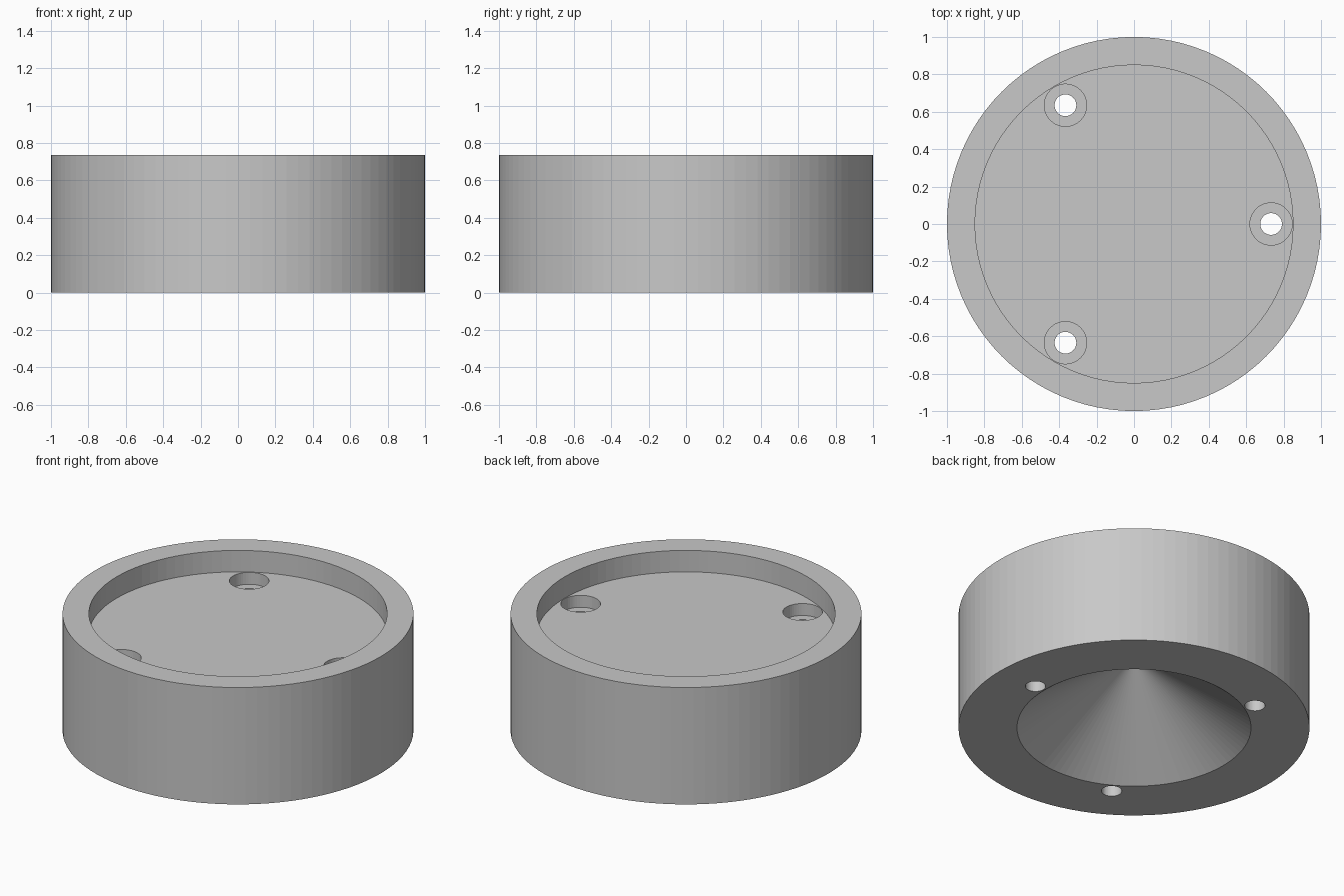
import bpy
import bmesh
from math import cos, sin, tau
from mathutils import Vector

if "Cube" in bpy.data.objects:
    bpy.data.objects.remove(bpy.data.objects["Cube"], do_unlink=True)

HEIGHT = 0.735
FLOOR = 0.6
BORE_FLOOR = 0.525


def lathe(bm, profile, steps, centre=(0, 0, 0)):
    """Spin an (r, z) profile, which starts and ends on the axis, into a solid."""
    centre = Vector(centre)
    verts = [bm.verts.new(centre + Vector((r, 0, z))) for r, z in profile]
    edges = [bm.edges.new(pair) for pair in zip(verts, verts[1:])]
    bmesh.ops.spin(bm, geom=verts + edges, cent=centre, axis=(0, 0, 1),
                   angle=tau, steps=steps, use_merge=True)


def finish(bm, name):
    bmesh.ops.remove_doubles(bm, verts=bm.verts[:], dist=0.0001)
    bmesh.ops.recalc_face_normals(bm, faces=bm.faces[:])
    mesh = bpy.data.meshes.new(name)
    bm.to_mesh(mesh)
    bm.free()
    obj = bpy.data.objects.new(name, mesh)
    bpy.context.scene.collection.objects.link(obj)
    return obj


# Single grey material
grey = bpy.data.materials.new("plain grey")
grey.use_nodes = True
colour = (0.58, 0.58, 0.58, 1)
grey.diffuse_color = colour
grey.node_tree.nodes["Principled BSDF"].inputs["Base Color"].default_value = colour

# Round body: recessed top, conical hollow underneath
bm = bmesh.new()
lathe(bm, [(0, FLOOR), (0.85, FLOOR), (0.85, HEIGHT), (1, HEIGHT),
           (1, 0), (0.667, 0), (0, 0.467)], 96)
body = finish(bm, "round_base")
body.data.materials.append(grey)

# Three stepped screw holes, evenly spaced
bm = bmesh.new()
for i in range(3):
    a = tau * i / 3
    lathe(bm, [(0, -0.1), (0.058, -0.1), (0.058, BORE_FLOOR),
               (0.113, BORE_FLOOR), (0.113, 0.9), (0, 0.9)], 48,
          (0.733 * cos(a), 0.733 * sin(a), 0))
cutter = finish(bm, "screw_hole_cutter")
cutter.hide_render = True

cut = body.modifiers.new("screw holes", "BOOLEAN")
cut.operation = "DIFFERENCE"
cut.solver = "EXACT"
cut.object = cutter

# Bake the cut, then drop the cutter
bpy.context.view_layer.update()
depsgraph = bpy.context.evaluated_depsgraph_get()
result = bpy.data.meshes.new_from_object(body.evaluated_get(depsgraph))
body.modifiers.clear()
body.data = result
bpy.data.objects.remove(cutter, do_unlink=True)
result.materials.clear()
result.materials.append(grey)
for poly in result.polygons:
    poly.material_index = 0
